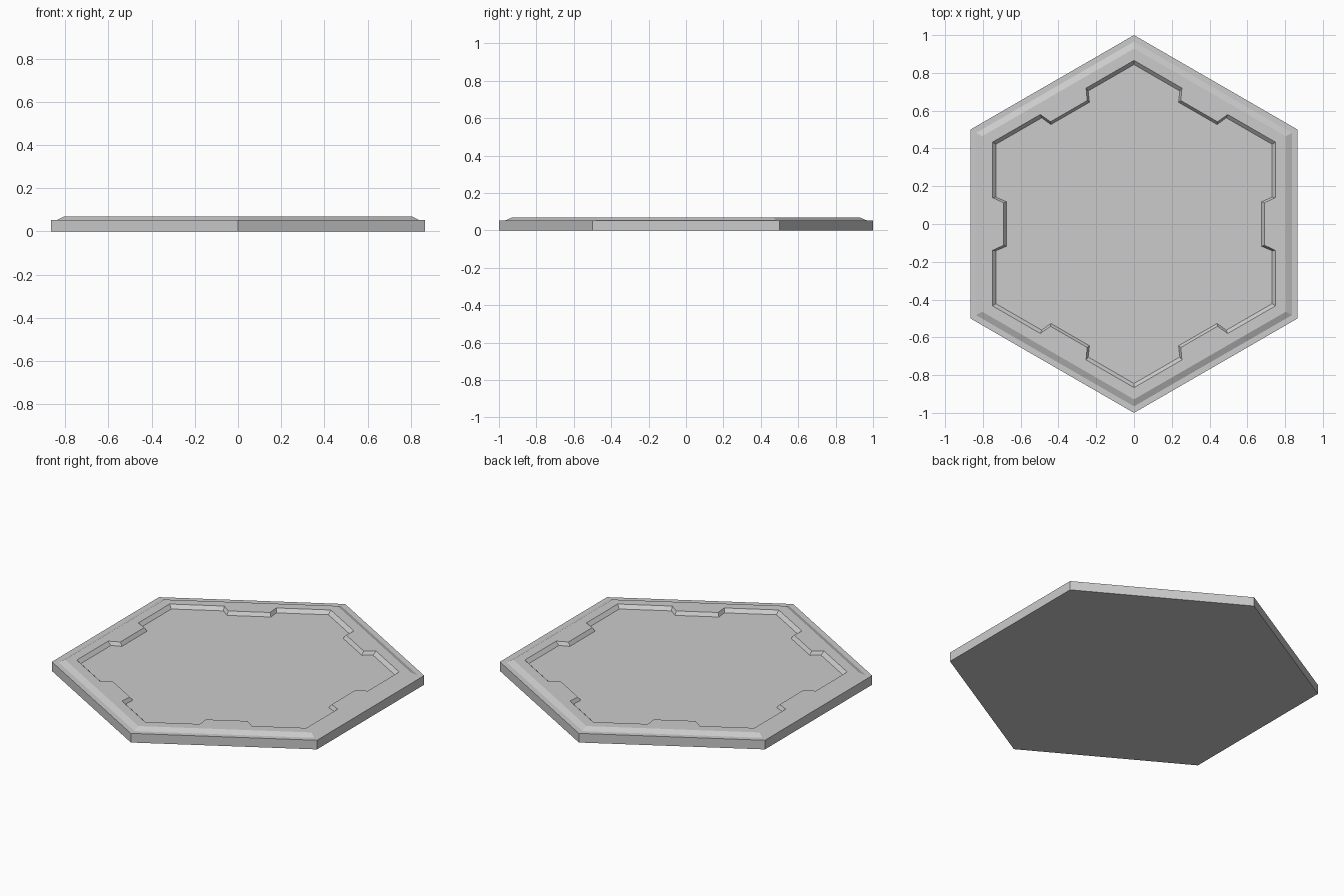
import bpy, bmesh
from math import radians, sin, cos, tan

if "Cube" in bpy.data.objects:
    bpy.data.objects.remove(bpy.data.objects["Cube"])

T30 = tan(radians(30))


def ring(bm, side_profile, z):
    """Repeat one side's (distance, offset) points around six sides."""
    verts = []
    for k in range(6):
        a = radians(60 * k)
        for d, t in side_profile:
            verts.append(bm.verts.new((d * cos(a) - t * sin(a),
                                       d * sin(a) + t * cos(a), z)))
    return verts


def hexagon(bm, apothem, z):
    return ring(bm, [(apothem, -apothem * T30)], z)


def notched(bm, base, tab, base_half, tab_half, z):
    """Hexagon outline with an inward tab in the middle of each side."""
    return ring(bm, [(base, -base * T30), (base, -base_half), (tab, -tab_half),
                     (tab, tab_half), (base, base_half)], z)


def bridge(bm, a, b):
    n = len(a)
    for i in range(n):
        j = (i + 1) % n
        bm.faces.new((a[i], a[j], b[j], b[i]))


bm = bmesh.new()

# Outer slab, ledge and sloped rim
bottom = hexagon(bm, 0.866, 0)
edge = hexagon(bm, 0.866, 0.054)
ledge = hexagon(bm, 0.836, 0.054)
rim = hexagon(bm, 0.804, 0.07)
bm.faces.new(bottom[::-1])
bridge(bm, bottom, edge)
bridge(bm, edge, ledge)
bridge(bm, ledge, rim)

# Flat rim top, one face per side, reaching in to the notched outline
lip = notched(bm, 0.75, 0.69, 0.14, 0.112, 0.07)
for k in range(6):
    inner = [lip[(5 * k + i) % 30] for i in range(6)]
    bm.faces.new([rim[k], rim[(k + 1) % 6]] + inner[::-1])

# Sloped recess wall and floor
floor = notched(bm, 0.731, 0.676, 0.142, 0.118, 0.05)
bridge(bm, lip, floor)
bm.faces.new(floor)

bmesh.ops.recalc_face_normals(bm, faces=bm.faces)
mesh = bpy.data.meshes.new("hex_tile")
bm.to_mesh(mesh)
bm.free()
tile = bpy.data.objects.new("hex_tile", mesh)
bpy.context.collection.objects.link(tile)
